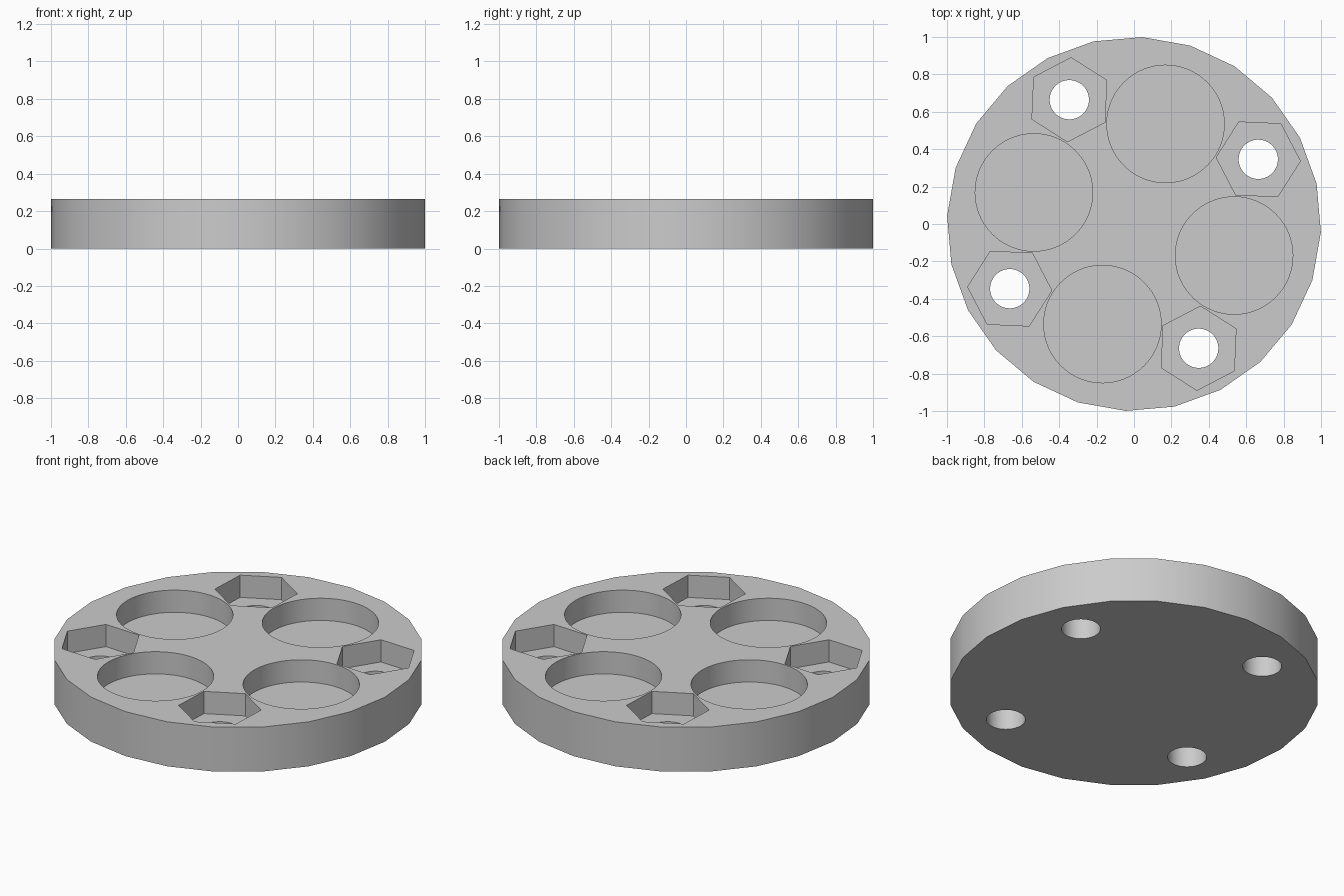
import bpy
import bmesh
from math import radians, cos, sin
from mathutils import Matrix

cube = bpy.data.objects.get("Cube")
if cube:
    bpy.data.objects.remove(cube, do_unlink=True)

HEIGHT = 0.265
FLOOR = HEIGHT / 2
HOLE_ANGLE = 27.5      # first bolt hole
POCKET_ANGLE = -17.5   # first round pocket

grey = bpy.data.materials.new("plain_grey")
grey.use_nodes = True
grey.diffuse_color = (0.6, 0.6, 0.6, 1)
grey.node_tree.nodes["Principled BSDF"].inputs["Base Color"].default_value = (0.6, 0.6, 0.6, 1)


def prisms(name, sides, radius, z0, z1, distance, angle, count):
    """Upright prisms spread evenly round the centre, each turned to face outwards."""
    bm = bmesh.new()
    for i in range(count):
        a = radians(angle + 360 * i / count)
        place = Matrix.Translation((distance * cos(a), distance * sin(a), (z0 + z1) / 2))
        bmesh.ops.create_cone(bm, cap_ends=True, segments=sides, radius1=radius,
                              radius2=radius, depth=z1 - z0,
                              matrix=place @ Matrix.Rotation(a, 4, "Z"))
    mesh = bpy.data.meshes.new(name)
    bm.to_mesh(mesh)
    bm.free()
    mesh.materials.append(grey)
    obj = bpy.data.objects.new(name, mesh)
    bpy.context.collection.objects.link(obj)
    return obj


# Faceted disc
disc = prisms("disc_holder", 24, 1.0, 0, HEIGHT, 0, -2.5, 1)

# Round pockets, hexagonal nut recesses and through holes
cutters = [
    prisms("pocket_cutter", 80, 0.314, FLOOR, HEIGHT + 0.1, 0.561, POCKET_ANGLE, 4),
    prisms("nut_cutter", 6, 0.225, FLOOR, HEIGHT + 0.1, 0.749, HOLE_ANGLE, 4),
    prisms("hole_cutter", 48, 0.105, -0.1, HEIGHT + 0.1, 0.749, HOLE_ANGLE, 4),
]
bpy.ops.object.select_all(action="DESELECT")
bpy.context.view_layer.objects.active = disc
disc.select_set(True)
for cutter in cutters:
    cutter.hide_render = True
    cut = disc.modifiers.new(cutter.name, "BOOLEAN")
    cut.operation = "DIFFERENCE"
    cut.solver = "EXACT"
    cut.object = cutter
    bpy.ops.object.modifier_apply(modifier=cut.name)
    bpy.data.objects.remove(cutter, do_unlink=True)

# Smooth walls with crisp rims
bpy.ops.object.shade_smooth_by_angle(angle=radians(30))
